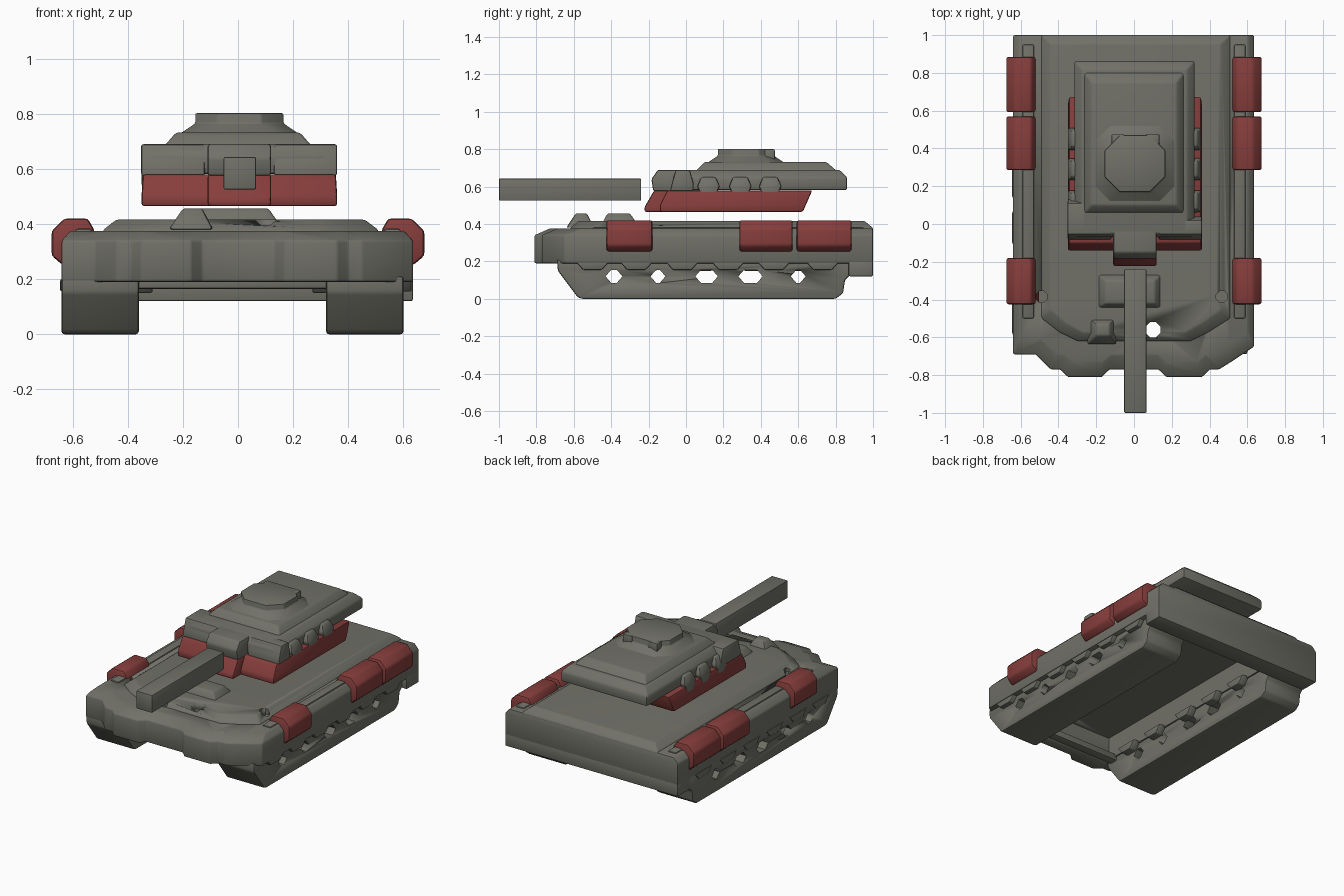
import bpy, bmesh, math
from mathutils import Vector

old = bpy.data.objects.get("Cube")
if old:
    bpy.data.objects.remove(old, do_unlink=True)


def material(name, rgb):
    m = bpy.data.materials.new(name)
    m.use_nodes = True
    color = (*rgb, 1)
    m.diffuse_color = color
    bsdf = m.node_tree.nodes["Principled BSDF"]
    bsdf.inputs["Base Color"].default_value = color
    bsdf.inputs["Roughness"].default_value = 0.8
    return m


GREY = material("warm grey", (0.165, 0.165, 0.14))
RED = material("dull red", (0.24, 0.048, 0.045))


def loft(name, rings, mat, bevel=0.01):
    """Join matching rings of points into a closed solid."""
    bm = bmesh.new()
    loops = [[bm.verts.new(p) for p in ring] for ring in rings]
    n = len(loops[0])
    for a, b in zip(loops, loops[1:]):
        for i in range(n):
            j = (i + 1) % n
            bm.faces.new((a[i], a[j], b[j], b[i]))
    bm.faces.new(loops[0][::-1])
    bm.faces.new(loops[-1])
    bmesh.ops.recalc_face_normals(bm, faces=bm.faces)
    if bevel:
        sharp = [e for e in bm.edges if e.calc_face_angle(0) > math.radians(25)]
        bmesh.ops.bevel(bm, geom=sharp, offset=bevel, segments=2, profile=0.5,
                        affect='EDGES', clamp_overlap=True)
    me = bpy.data.meshes.new(name)
    bm.to_mesh(me)
    bm.free()
    me.materials.append(mat)
    ob = bpy.data.objects.new(name, me)
    bpy.context.collection.objects.link(ob)
    bpy.ops.object.select_all(action='DESELECT')
    ob.select_set(True)
    bpy.context.view_layer.objects.active = ob
    bpy.ops.object.shade_smooth_by_angle(angle=math.radians(35))
    return ob


def rect(z, x0, x1, y0, y1, cut=0.0):
    """Rectangle ring at height z, with cut corners if wanted."""
    if not cut:
        return [(x0, y0, z), (x1, y0, z), (x1, y1, z), (x0, y1, z)]
    c = cut
    return [(x0 + c, y0, z), (x1 - c, y0, z), (x1, y0 + c, z), (x1, y1 - c, z),
            (x1 - c, y1, z), (x0 + c, y1, z), (x0, y1 - c, z), (x0, y0 + c, z)]


def stack(name, mat, levels, cut=0.0, bevel=0.01):
    return loft(name, [rect(*lv, cut) for lv in levels], mat, bevel)


def box(name, mat, x0, x1, y0, y1, z0, z1, bevel=0.008):
    return stack(name, mat, [(z0, x0, x1, y0, y1), (z1, x0, x1, y0, y1)], 0, bevel)


def side_prism(name, mat, profile, x0, x1, bevel=0.01):
    """Extrude a (y, z) profile across x."""
    return loft(name, [[(x, y, z) for y, z in profile] for x in (x0, x1)], mat, bevel)


def cut_with(target, cutter):
    cutter.hide_render = True
    cutter.hide_set(True)
    mod = target.modifiers.new("cut", 'BOOLEAN')
    mod.operation = 'DIFFERENCE'
    mod.object = cutter
    mod.solver = 'EXACT'


# Hull body with stepped bow
bow = [(-0.64, -0.69), (-0.52, -0.69), (-0.44, -0.77), (-0.39, -0.77),
       (-0.35, -0.81), (-0.17, -0.81), (-0.13, -0.77), (0.13, -0.77),
       (0.17, -0.81), (0.36, -0.81), (0.4, -0.77), (0.45, -0.77),
       (0.53, -0.72), (0.635, -0.65)]
outline = bow + [(0.635, 1.0), (-0.64, 1.0)]


def hull_ring(z, side, front):
    return [(x * (1 - side), y + front if y < 0 else y, z) for x, y in outline]


hull = loft("hull", [hull_ring(0.19, 0, 0), hull_ring(0.34, 0, 0),
                     hull_ring(0.375, 0.05, 0.08)], GREY, 0.008)

# Raised deck
deck_plan = [(-0.49, -0.5), (-0.4, -0.57), (-0.3, -0.62), (0.3, -0.62),
             (0.4, -0.57), (0.51, -0.5), (0.51, 1.0), (-0.49, 1.0)]
deck = loft("deck", [[(x, y, 0.36) for x, y in deck_plan],
                     [(x, y, 0.378) for x, y in deck_plan],
                     [(x * 0.9, y - 0.045 if y > 0 else y + 0.045, 0.416)
                      for x, y in deck_plan]], GREY, 0.008)

# Open belly and small openings in the deck
cut_with(hull, box("belly_cutter", GREY, -0.35, 0.31, -0.66, 0.93, 0.0, 0.345, 0))
for i, (x, y, r) in enumerate([(0.1, -0.56, 0.04), (-0.49, -0.385, 0.03), (0.465, -0.385, 0.03)]):
    c = stack("opening_cutter_%d" % i, GREY,
              [(0.25, x - r, x + r, y - r, y + r), (0.6, x - r, x + r, y - r, y + r)], r * 0.6, 0)
    cut_with(hull, c)
    cut_with(deck, c)

# Rear plate
box("rear_plate", GREY, -0.64, 0.635, 0.87, 1.0, 0.12, 0.21)

# Hatches on the front deck
stack("driver_hatch", GREY, [(0.4, -0.2, 0.15, -0.45, -0.26), (0.457, -0.15, 0.11, -0.42, -0.3)])
stack("small_hatch", GREY, [(0.38, -0.25, -0.09, -0.64, -0.49), (0.457, -0.2, -0.13, -0.59, -0.53)])
# Side ridges along the deck
for x in (-0.56, 0.56):
    box("deck_rail", GREY, x - 0.03, x + 0.03, -0.5, 0.95, 0.36, 0.383)

# Tracks with diamond openings
track_side = [(-0.69, 0.21), (-0.685, 0.15), (-0.58, 0.01), (-0.56, 0), (0.8, 0),
              (0.84, 0.03), (0.85, 0.1), (0.88, 0.13), (0.88, 0.21)]
tracks = [side_prism("right_track", GREY, track_side, -0.64, -0.36),
          side_prism("left_track", GREY, track_side, 0.32, 0.6)]
for i, (y, w) in enumerate([(-0.385, 0.045), (-0.15, 0.04), (0.11, 0.06), (0.345, 0.065), (0.6, 0.04)]):
    z, t = 0.12, w - 0.03
    diamond = [(y - w, z), (y - t, z - 0.035), (y + t, z - 0.035),
               (y + w, z), (y + t, z + 0.035), (y - t, z + 0.035)]
    c = side_prism("track_opening_cutter_%d" % i, GREY, diamond, -1, 1, 0)
    for t in tracks:
        cut_with(t, c)

# Scalloped skirt lugs hanging from the hull sides
for y in (-0.5, -0.265, -0.02, 0.225, 0.47, 0.73):
    lug = [(y - 0.09, 0.2), (y - 0.05, 0.155), (y + 0.05, 0.155), (y + 0.09, 0.2)]
    side_prism("left_skirt_lug", GREY, lug, 0.58, 0.63, 0.006)
    side_prism("right_skirt_lug", GREY, lug, -0.645, -0.6, 0.006)

# Suspension arms inside the belly
for y in (-0.45, -0.2, 0.1, 0.35, 0.6):
    arm = [(y - 0.08, 0.2), (y - 0.04, 0.15), (y + 0.04, 0.15), (y + 0.08, 0.2)]
    side_prism("right_inner_arm", GREY, arm, -0.37, -0.31, 0.006)
    side_prism("left_inner_arm", GREY, arm, 0.27, 0.33, 0.006)
box("front_crossbar", GREY, -0.37, 0.33, -0.66, -0.6, 0.165, 0.21)

# Stowage boxes on both sides
for side, name in ((1, "left"), (-1, "right")):
    section = [(0.5, 0.3), (0.635, 0.25), (0.676, 0.285), (0.676, 0.375),
               (0.63, 0.42), (0.545, 0.42), (0.525, 0.385)]
    for y0, y1 in ((-0.425, -0.18), (0.285, 0.57), (0.592, 0.885)):
        loft(name + "_stowage_box", [[(side * x, y, z) for x, z in section] for y in (y0, y1)],
             RED, 0.012)

# Turret base
stack("turret_base", RED, [(0.465, -0.35, 0.36, -0.14, 0.625), (0.5, -0.35, 0.36, -0.14, 0.64),
                           (0.58, -0.345, 0.355, -0.1, 0.675)])
side_prism("turret_base_nose", RED, [(-0.222, 0.465), (-0.222, 0.49), (-0.17, 0.58),
                                     (0.0, 0.58), (0.0, 0.465)], -0.11, 0.12)

# Turret body with rear bustle
stack("turret_body", GREY, [(0.582, -0.315, 0.32, -0.07, 0.862), (0.65, -0.315, 0.32, -0.07, 0.862),
                            (0.69, -0.275, 0.28, -0.05, 0.82)])
stack("turret_roof", GREY, [(0.68, -0.27, 0.27, 0.05, 0.81), (0.732, -0.225, 0.225, 0.1, 0.75)])
side_prism("mantlet", GREY, [(-0.175, 0.575), (-0.185, 0.64), (-0.15, 0.69), (0.1, 0.69),
                             (0.1, 0.575)], -0.11, 0.12)
# Cheeks and side lumps
for x0, x1, back in ((-0.352, -0.12, 0.13), (0.13, 0.36, 0.04)):
    stack("turret_cheek", GREY, [(0.575, x0, x1, -0.085, back), (0.62, x0, x1, -0.075, back),
                                 (0.69, x0, x1, -0.055, back - 0.02)])
for x in (-0.315, 0.32):
    for y in (0.12, 0.29, 0.45):
        stack("turret_side_lump", GREY, [(0.535, x - 0.035, x + 0.035, y - 0.03, y + 0.03),
                                         (0.6, x - 0.035, x + 0.035, y - 0.06, y + 0.06),
                                         (0.65, x - 0.015, x + 0.015, y - 0.04, y + 0.04)])

# Cupola with two small rear sights
stack("cupola", GREY, [(0.725, -0.215, 0.225, 0.11, 0.53), (0.765, -0.155, 0.165, 0.17, 0.47),
                       (0.802, -0.155, 0.165, 0.17, 0.47)], 0.08, 0.006)
for x in (-0.085, 0.1):
    box("cupola_sight", GREY, x - 0.035, x + 0.035, 0.42, 0.475, 0.73, 0.8)

# Gun barrel
box("gun_barrel", GREY, -0.052, 0.066, -1.0, -0.24, 0.525, 0.643, 0.006)
